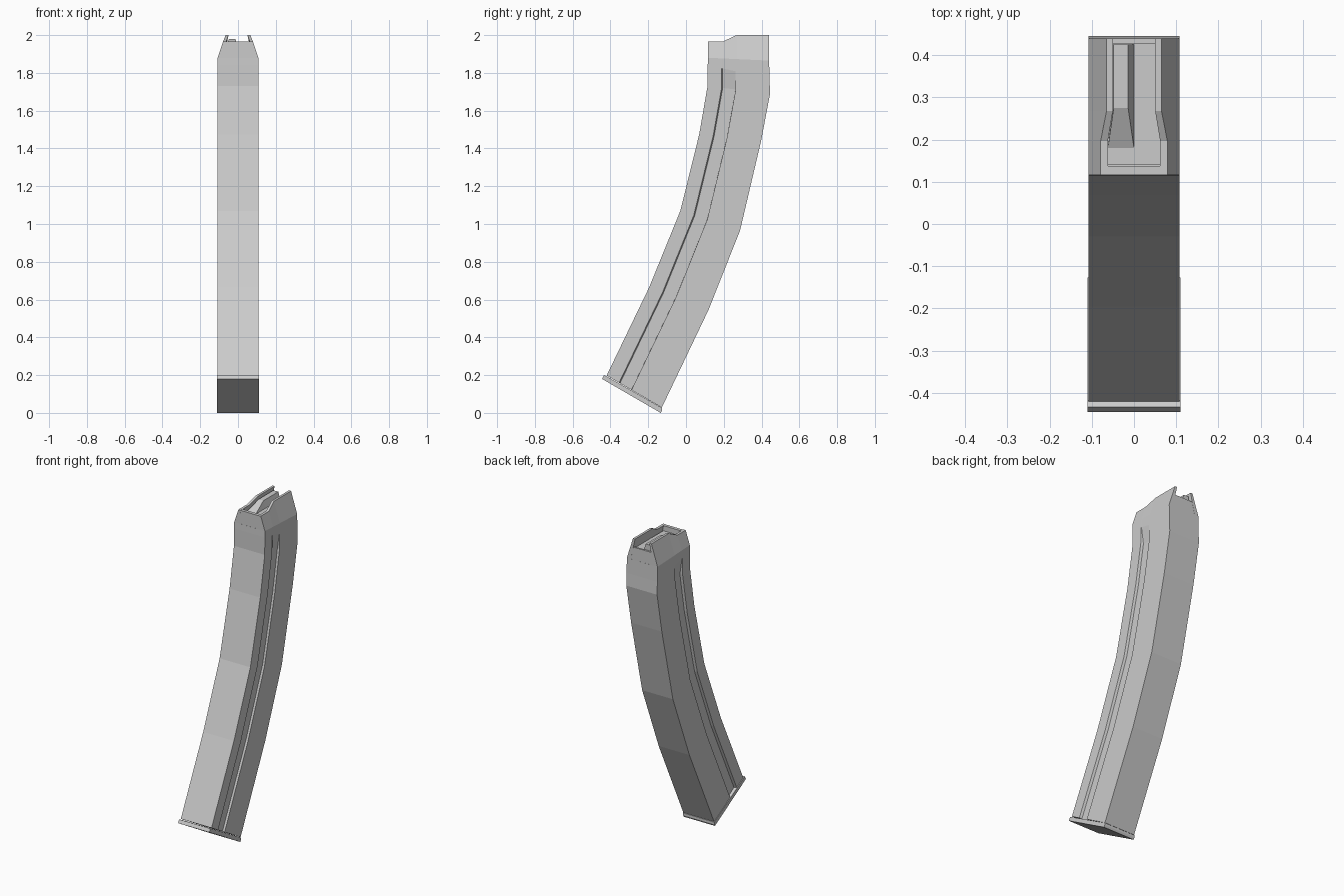
import bpy, bmesh

if "Cube" in bpy.data.objects:
    bpy.data.objects.remove(bpy.data.objects["Cube"])


def loft(name, rings):
    """Skin a closed solid through rings that have equal point counts."""
    bm = bmesh.new()
    rows = [[bm.verts.new(p) for p in r] for r in rings]
    n = len(rows[0])
    for a, b in zip(rows, rows[1:]):
        for i in range(n):
            j = (i + 1) % n
            bm.faces.new((a[i], a[j], b[j], b[i]))
    bm.faces.new(rows[0][::-1])
    bm.faces.new(rows[-1])
    bmesh.ops.recalc_face_normals(bm, faces=bm.faces)
    me = bpy.data.meshes.new(name)
    bm.to_mesh(me)
    bm.free()
    ob = bpy.data.objects.new(name, me)
    bpy.context.collection.objects.link(ob)
    return ob


W = 0.108       # half width of the body
G = 0.015       # groove depth

# curved body: front y, front z, back y, back z, groove depth
stations = [
    (-0.420, 0.198, -0.128, 0.028, G),
    (-0.195, 0.665, 0.120, 0.547, G),
    (-0.030, 1.070, 0.286, 0.965, G),
    (0.070, 1.475, 0.397, 1.437, G),
    (0.114, 1.730, 0.445, 1.690, G),
    (0.115, 1.840, 0.442, 1.770, 0.0005),
    (0.116, 1.880, 0.440, 1.865, 0.0),
]


def body_ring(yf, zf, yb, zb, d):
    half = [(W, 0), (W, 0.225), (W - d, 0.242), (W - d, 0.449), (W, 0.45), (W, 1)]
    outline = half + [(-x, t) for x, t in reversed(half)]
    return [(x, yf + (yb - yf) * t, zf + (zb - zf) * t) for x, t in outline]


loft("magazine_body", [body_ring(*s) for s in stations])

# base plate with a small lip at the front
plate = [(-0.445, 0.180), (-0.434, 0.200), (-0.418, 0.192), (-0.127, 0.026), (-0.127, 0.012), (-0.134, 0.0)]
loft("base_plate", [[(x, y, z) for y, z in plate] for x in (-0.11, 0.11)])

# feed lips: y, top z, outer x, inner x
lips = [
    (0.116, 1.967, 0.079, 0.062),
    (0.197, 1.967, 0.079, 0.062),
    (0.268, 2.000, 0.065, 0.050),
    (0.440, 2.000, 0.065, 0.050),
]
for side, name in ((-1, "left_feed_lip"), (1, "right_feed_lip")):
    rings = []
    for y, z, xo, xi in lips:
        base = 1.88 - 0.015 * (y - 0.116) / 0.324
        rings.append([(side * W, y, base), (side * xo, y, z),
                      (side * xi, y, z), (side * 0.08, y, base)])
    loft(name, rings)


# end walls between the lips
def wall(name, y0, y1, top, half, base):
    loft(name, [[(-0.1, y, base), (0.1, y, base), (half, y, top), (-half, y, top)]
                for y in (y0, y1)])


wall("front_wall", 0.1165, 0.137, 1.966, 0.078, 1.875)
wall("back_wall", 0.428, 0.4395, 1.945, 0.07, 1.862)

# follower plate with a raised offset rib that ramps down at the front
wall("follower_plate", 0.140, 0.428, 1.935, 0.062, 1.87)
rib = [
    (0.180, 1.936, -0.062, 0.000),
    (0.275, 1.980, -0.048, -0.014),
    (0.425, 1.980, -0.048, -0.014),
]
loft("follower_rib", [[(min(a, -0.05), y, 1.93), (0.001, y, 1.93), (b, y, z), (a, y, z)]
                      for y, z, a, b in rib])
